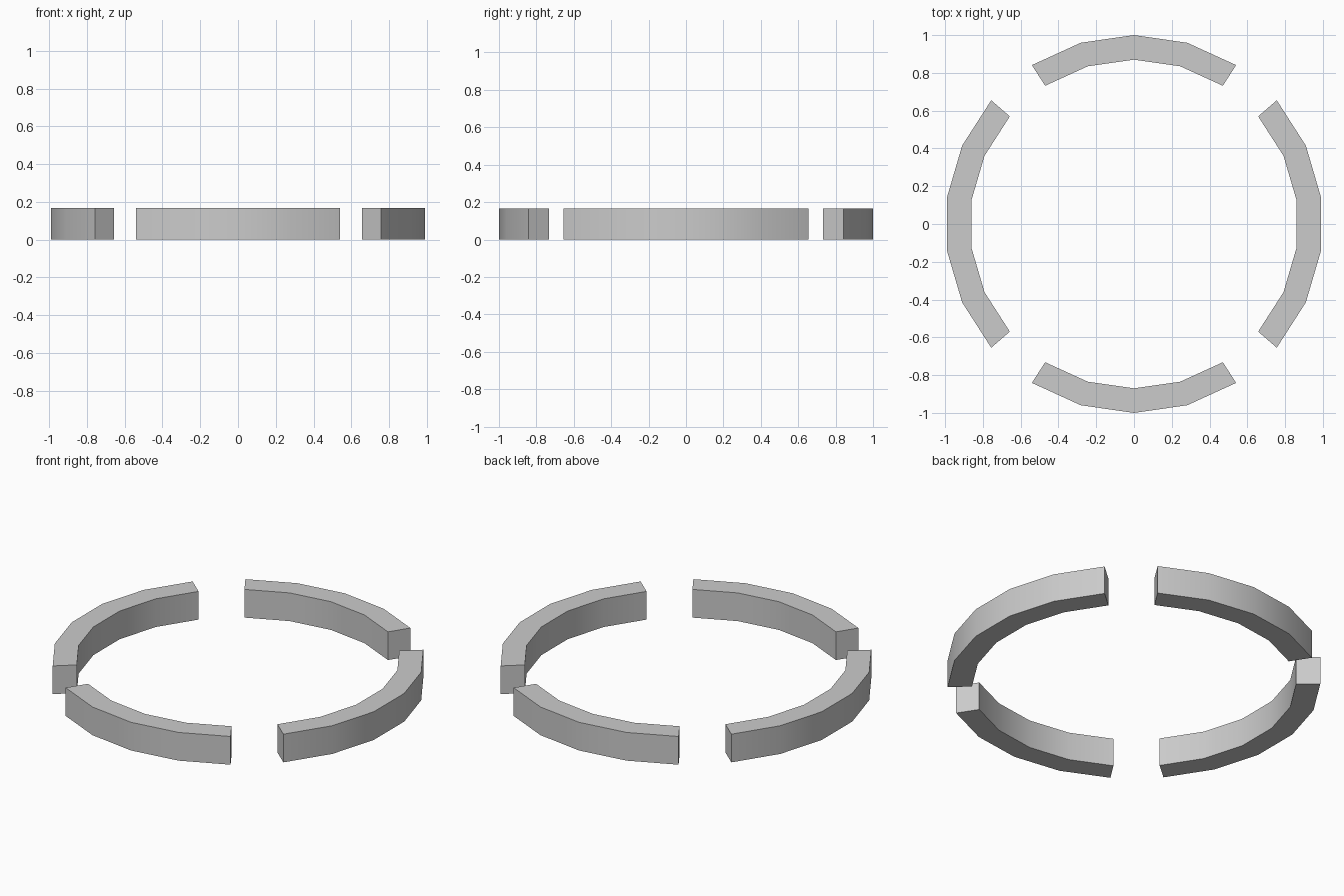
import bpy, bmesh
from math import sin, cos, tau, radians

if "Cube" in bpy.data.objects:
    bpy.data.objects.remove(bpy.data.objects["Cube"])

SIDES = 22
OUTER, INNER, HEIGHT = 1.0, 0.87, 0.167


def ring_segment(name, first, last):
    """Extruded slice of a 22-sided ring, from step first to step last (clockwise from +y)."""
    steps = [k * tau / SIDES for k in range(first, last + 1)]
    bm = bmesh.new()
    rows = [[bm.verts.new((r * sin(a), r * cos(a), z)) for a in steps]
            for r, z in ((INNER, 0), (OUTER, 0), (OUTER, HEIGHT), (INNER, HEIGHT))]
    # Four long sides
    for i in range(4):
        a, b = rows[i], rows[(i + 1) % 4]
        for j in range(len(steps) - 1):
            bm.faces.new((a[j], a[j + 1], b[j + 1], b[j]))
    # End caps
    bm.faces.new([row[0] for row in rows])
    bm.faces.new([row[-1] for row in reversed(rows)])
    bmesh.ops.recalc_face_normals(bm, faces=bm.faces)
    mesh = bpy.data.meshes.new(name)
    bm.to_mesh(mesh)
    bm.free()
    obj = bpy.data.objects.new(name, mesh)
    bpy.context.collection.objects.link(obj)
    # Smooth curved walls, sharp corners
    bpy.ops.object.select_all(action='DESELECT')
    obj.select_set(True)
    bpy.context.view_layer.objects.active = obj
    bpy.ops.object.shade_smooth_by_angle(angle=radians(30))


# Four arcs separated by one-step gaps
ring_segment("back_arc", -2, 2)
ring_segment("right_arc", 3, 8)
ring_segment("front_arc", 9, 13)
ring_segment("left_arc", 14, 19)
